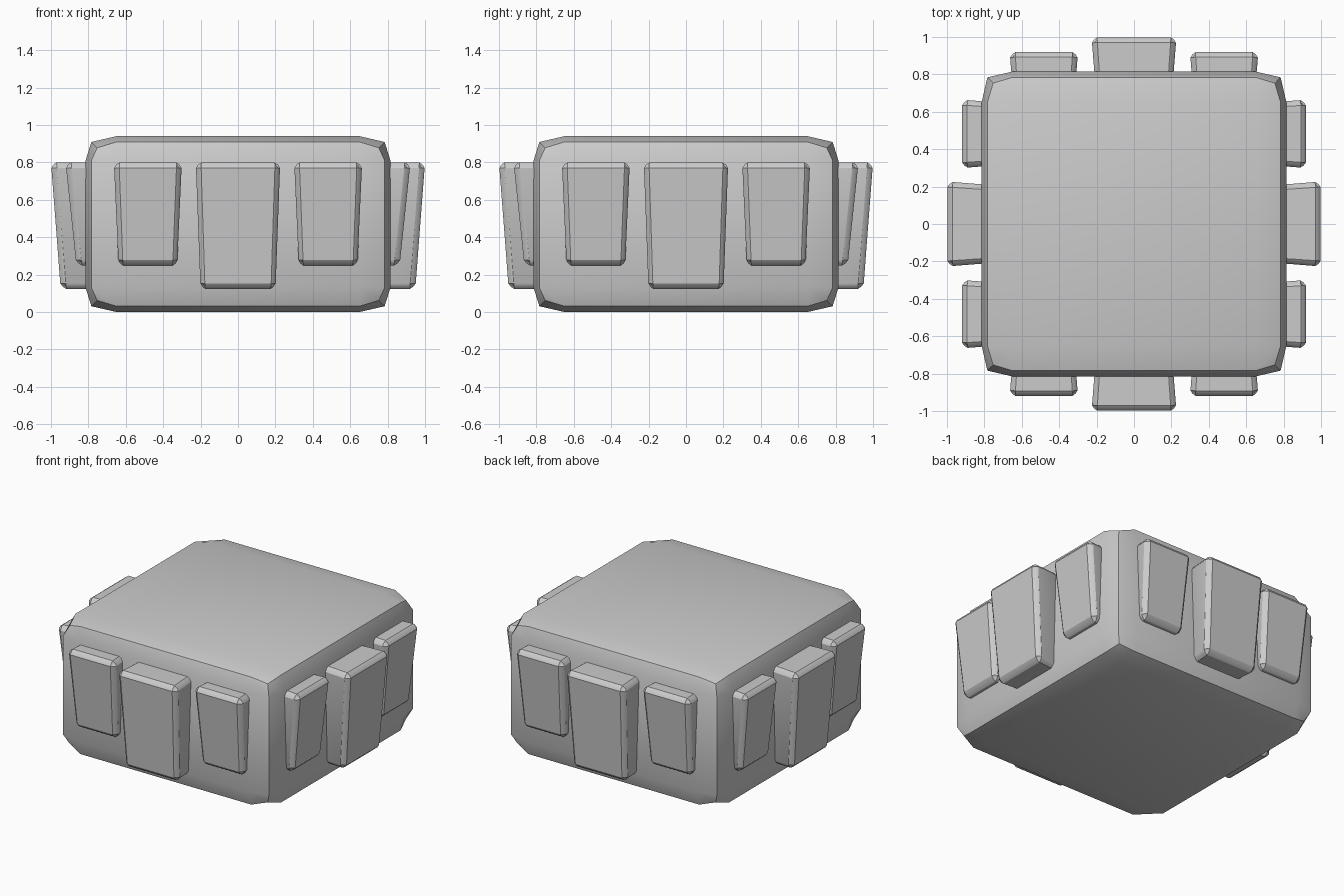
import bpy, bmesh, math
from mathutils import Matrix

if "Cube" in bpy.data.objects:
    bpy.data.objects.remove(bpy.data.objects["Cube"])


def pillow(name, lo, hi, margin, drop, shape=None, angle=0.0):
    """Box with slightly bulging faces: a 3x3 grid per side, edges and corners pulled in."""
    bm = bmesh.new()
    bmesh.ops.create_cube(bm, size=2)
    bmesh.ops.subdivide_edges(bm, edges=bm.edges[:], cuts=2, use_grid_fill=True)
    for v in bm.verts:
        outer = [abs(c) > 0.9 for c in v.co]
        pull = drop * (sum(outer) - 1)
        co = []
        for i in range(3):
            inset = pull if outer[i] else margin[i]
            co.append(hi[i] - inset if v.co[i] > 0 else lo[i] + inset)
        v.co = shape(*co) if shape else co
    bm.transform(Matrix.Rotation(angle, 4, 'Z'))
    bmesh.ops.recalc_face_normals(bm, faces=bm.faces[:])
    mesh = bpy.data.meshes.new(name)
    bm.to_mesh(mesh)
    bm.free()
    ob = bpy.data.objects.new(name, mesh)
    bpy.context.collection.objects.link(ob)
    bpy.ops.object.select_all(action='DESELECT')
    ob.select_set(True)
    bpy.context.view_layer.objects.active = ob
    bpy.ops.object.shade_smooth_by_angle(angle=math.radians(30))
    return ob


def block(name, centre, half, reach, bottom, lean, angle):
    """Side block that narrows downward and inward and leans in at the bottom."""
    top, inner = 0.80, 0.72

    def shape(x, y, z):
        down = (top - z) / (top - bottom)
        width = 1 - 0.025 * down / half - 0.08 * (reach + y) / half
        return (centre + x * width, y + lean * down, z)

    pillow(name, (-half, -reach, bottom), (half, -inner, top),
           (0.03, 0.03, 0.03), 0.012, shape, angle)


# main body
pillow("body", (-0.815, -0.815, 0.0), (0.815, 0.815, 0.94), (0.165, 0.165, 0.13), 0.031)

# three blocks on each of the four sides
for i, side in enumerate(("front", "right", "back", "left")):
    turn = i * math.pi / 2
    block(side + "_centre_block", 0.0, 0.228, 1.0, 0.123, 0.052, turn)
    for sign, word in ((-1, "first"), (1, "second")):
        block(f"{side}_{word}_small_block", sign * 0.482, 0.184, 0.922, 0.248, 0.058, turn)
